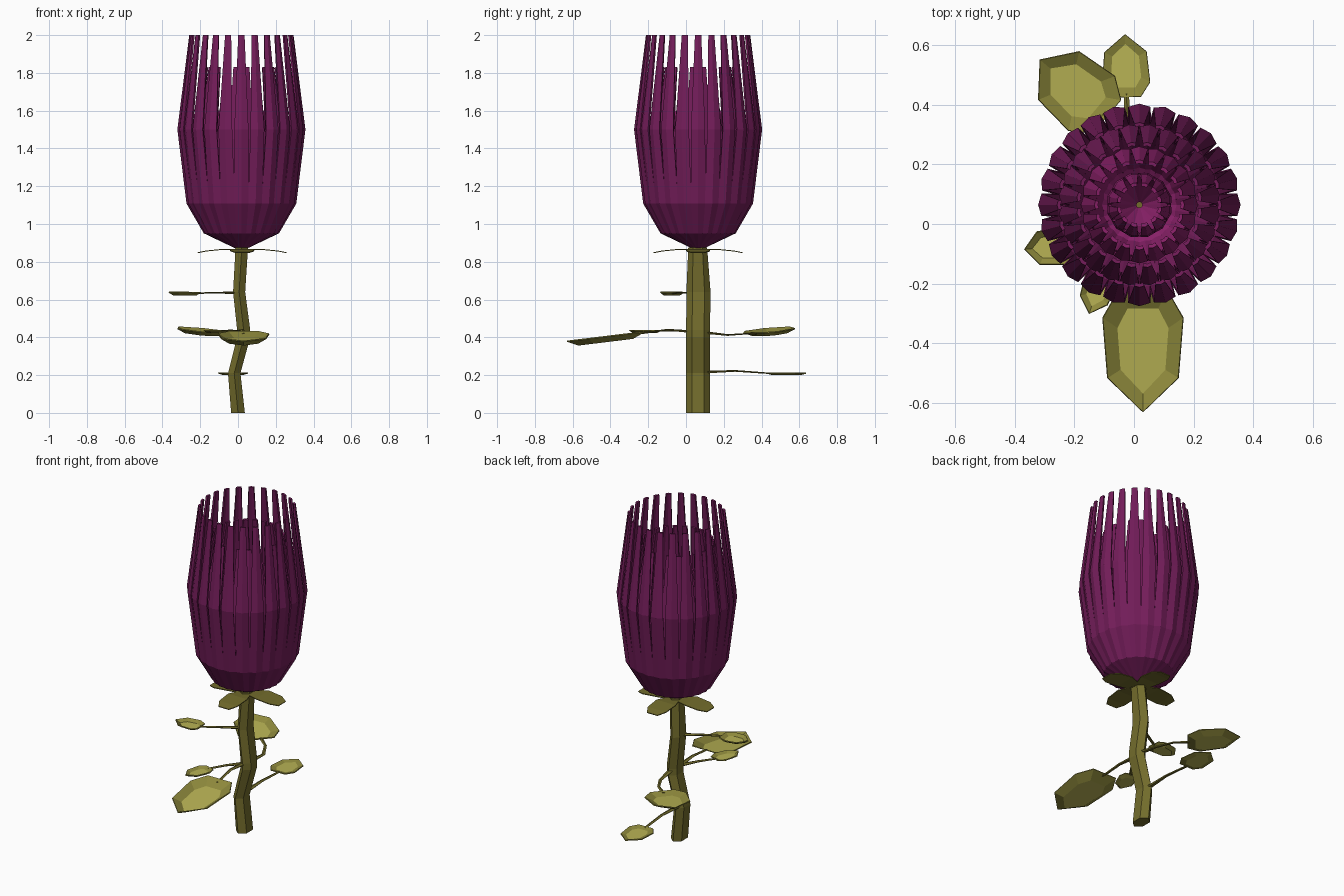
import bpy, bmesh, math
from mathutils import Vector, Matrix

if "Cube" in bpy.data.objects:
    bpy.data.objects.remove(bpy.data.objects["Cube"])

def mat(name, c):
    m = bpy.data.materials.new(name)
    m.diffuse_color = (*c, 1)
    m.use_nodes = True
    m.node_tree.nodes["Principled BSDF"].inputs["Base Color"].default_value = m.diffuse_color
    return m

PURPLE = mat("petal_purple", (0.17, 0.012, 0.10))
PINK = mat("petal_magenta", (0.25, 0.015, 0.14))
STEM = mat("stem_olive", (0.17, 0.15, 0.025))
RIM = mat("leaf_rim", (0.27, 0.25, 0.045))
BLADE = mat("leaf_blade", (0.48, 0.45, 0.09))

def make(name, verts, faces, mats, thick=0, idx=None):
    me = bpy.data.meshes.new(name)
    me.from_pydata([tuple(v) for v in verts], [], faces)
    for m in mats:
        me.materials.append(m)
    if idx:
        me.polygons.foreach_set("material_index", idx)
    bm = bmesh.new()
    bm.from_mesh(me)
    bmesh.ops.recalc_face_normals(bm, faces=bm.faces)
    bm.to_mesh(me)
    bm.free()
    ob = bpy.data.objects.new(name, me)
    bpy.context.collection.objects.link(ob)
    if thick:
        s = ob.modifiers.new("thickness", 'SOLIDIFY')
        s.thickness = thick
        s.offset = 0
    return ob

CX, CY = 0.018, 0.064  # flower axis

def petal_ring(name, n, rows, m, phase=0.0):
    """rows: (radius, z, half width); each petal is a folded strip."""
    V, F = [], []
    for k in range(n):
        a = 2 * math.pi * (k + phase) / n
        out = Vector((math.cos(a), math.sin(a), 0))
        side = Vector((-math.sin(a), math.cos(a), 0))
        b = len(V)
        for r, z, w in rows:
            c = Vector((CX, CY, z))
            V += [c + out * (r - 0.3 * w) - side * w, c + out * r,
                  c + out * (r - 0.3 * w) + side * w]
        for i in range(len(rows) - 1):
            for j in (0, 1):
                p = b + 3 * i + j
                F.append((p, p + 1, p + 4, p + 3))
    return make(name, V, F, [m], 0.012)

# Flower head: nested rings of narrow folded petals
petal_ring("outer_petals", 24, [(0.02, 0.872, 0.004), (0.195, 0.955, 0.026),
           (0.285, 1.11, 0.037), (0.333, 1.5, 0.036), (0.27, 2.0, 0.015)], PURPLE)
petal_ring("middle_petals", 24, [(0.02, 0.89, 0.004), (0.17, 0.975, 0.023),
           (0.245, 1.12, 0.032), (0.265, 1.45, 0.031), (0.205, 1.83, 0.014)], PURPLE, 0.5)
petal_ring("inner_petals", 20, [(0.02, 0.91, 0.004), (0.13, 1.0, 0.021),
           (0.18, 1.14, 0.028), (0.19, 1.35, 0.027), (0.145, 1.6, 0.013)], PINK)
petal_ring("heart_petals", 12, [(0.015, 0.92, 0.004), (0.08, 1.02, 0.021),
           (0.105, 1.15, 0.026), (0.1, 1.3, 0.02), (0.07, 1.5, 0.01)], PINK, 0.5)

def tube(name, path, n, m):
    """path: (centre, radius x, radius second axis); horizontal hexagonal sections or
    sections across the path when it runs sideways."""
    V, F = [], []
    for i, (c, ra, rb) in enumerate(path):
        c = Vector(c)
        d = Vector(path[min(i + 1, len(path) - 1)][0]) - Vector(path[max(i - 1, 0)][0])
        if abs(d.z) > d.xy.length:
            u, w = Vector((1, 0, 0)), Vector((0, 1, 0))
        else:
            u, w = Vector((-d.y, d.x, 0)).normalized(), Vector((0, 0, 1))
        for k in range(n):
            t = 2 * math.pi * k / n + math.pi / 2
            V.append(c + u * ra * math.cos(t) + w * rb * math.sin(t))
    for i in range(len(path) - 1):
        for k in range(n):
            a, b = i * n + k, i * n + (k + 1) % n
            F.append((a, b, b + n, a + n))
    F += [tuple(range(n)), tuple(range(len(V) - n, len(V)))]
    return make(name, V, F, [m])

# Kinked hexagonal stem
tube("stem", [((0, 0.064, 0), 0.042, 0.063), ((-0.02, 0.064, 0.21), 0.038, 0.063),
              ((0.03, 0.064, 0.40), 0.04, 0.063), ((0.03, 0.064, 0.44), 0.04, 0.063),
              ((0.006, 0.066, 0.64), 0.037, 0.064), ((0.02, 0.062, 0.875), 0.038, 0.05)], 6, STEM)

# Four drooping sepals under the flower
V, F = [], []
for k in range(4):
    R = Matrix.Rotation(k * math.pi / 2, 3, 'Z')
    b = len(V)
    for x, w, z in [(0, 0.03, 0.86), (0.1, 0.065, 0.866), (0.19, 0.062, 0.857), (0.235, 0.035, 0.848)]:
        for s in (-1, 1):
            V.append(R @ Vector((x, s * w, z)) + Vector((0.022, CY, 0)))
    F += [(b + 2 * i, b + 2 * i + 1, b + 2 * i + 3, b + 2 * i + 2) for i in range(3)]
make("sepals", V, F, [STEM], 0.005)

OUTLINE = [(-0.5, -0.3), (-0.27, -0.5), (0.22, -0.44), (0.5, 0),
           (0.22, 0.44), (-0.27, 0.5), (-0.5, 0.3)]

def leaf(name, base, tip, width, depth, stalk):
    """Shallow dish leaf from base to tip plus a thin stalk."""
    base, tip = Vector(base), Vector(tip)
    d = tip - base
    side = Vector((-d.y, d.x, 0)).normalized()
    mid = (base + tip) / 2
    V = [mid + d * u + side * v * width for u, v in OUTLINE]
    V += [mid + d * u * 0.7 + side * v * width * 0.64 - Vector((0, 0, depth)) for u, v in OUTLINE]
    n = len(OUTLINE)
    F = [(i, (i + 1) % n, n + (i + 1) % n, n + i) for i in range(n)] + [tuple(range(n, 2 * n))]
    make(name, V, F, [RIM, BLADE], 0.006, [0] * n + [1])
    pts = [Vector(p) for p in stalk] + [base + d * 0.06 - Vector((0, 0, depth * 0.3))]
    tube(name + "_stalk", [(p, r, r * 0.45) for p, r in
         zip(pts, (0.017, 0.011, 0.009, 0.012))], 5, STEM)

leaf("front_leaf", (0.03, -0.22, 0.43), (0.03, -0.63, 0.38), 0.27, 0.028,
     [(0.02, 0.02, 0.43), (0.02, -0.1, 0.44)])
leaf("back_left_leaf", (-0.09, 0.36, 0.425), (-0.315, 0.55, 0.455), 0.24, 0.02,
     [(0.03, 0.1, 0.425), (0.02, 0.22, 0.412), (-0.03, 0.31, 0.418)])
leaf("back_leaf", (-0.025, 0.425, 0.212), (-0.03, 0.635, 0.21), 0.16, 0.008,
     [(-0.02, 0.1, 0.215), (-0.02, 0.26, 0.222)])
leaf("upper_left_leaf", (-0.2, -0.07, 0.638), (-0.367, -0.085, 0.64), 0.125, 0.015,
     [(-0.01, 0.05, 0.635), (-0.1, -0.01, 0.636)])
leaf("small_left_leaf", (-0.095, -0.14, 0.437), (-0.15, -0.3, 0.437), 0.11, 0.012,
     [(0.02, 0.03, 0.43), (-0.04, -0.06, 0.436)])
